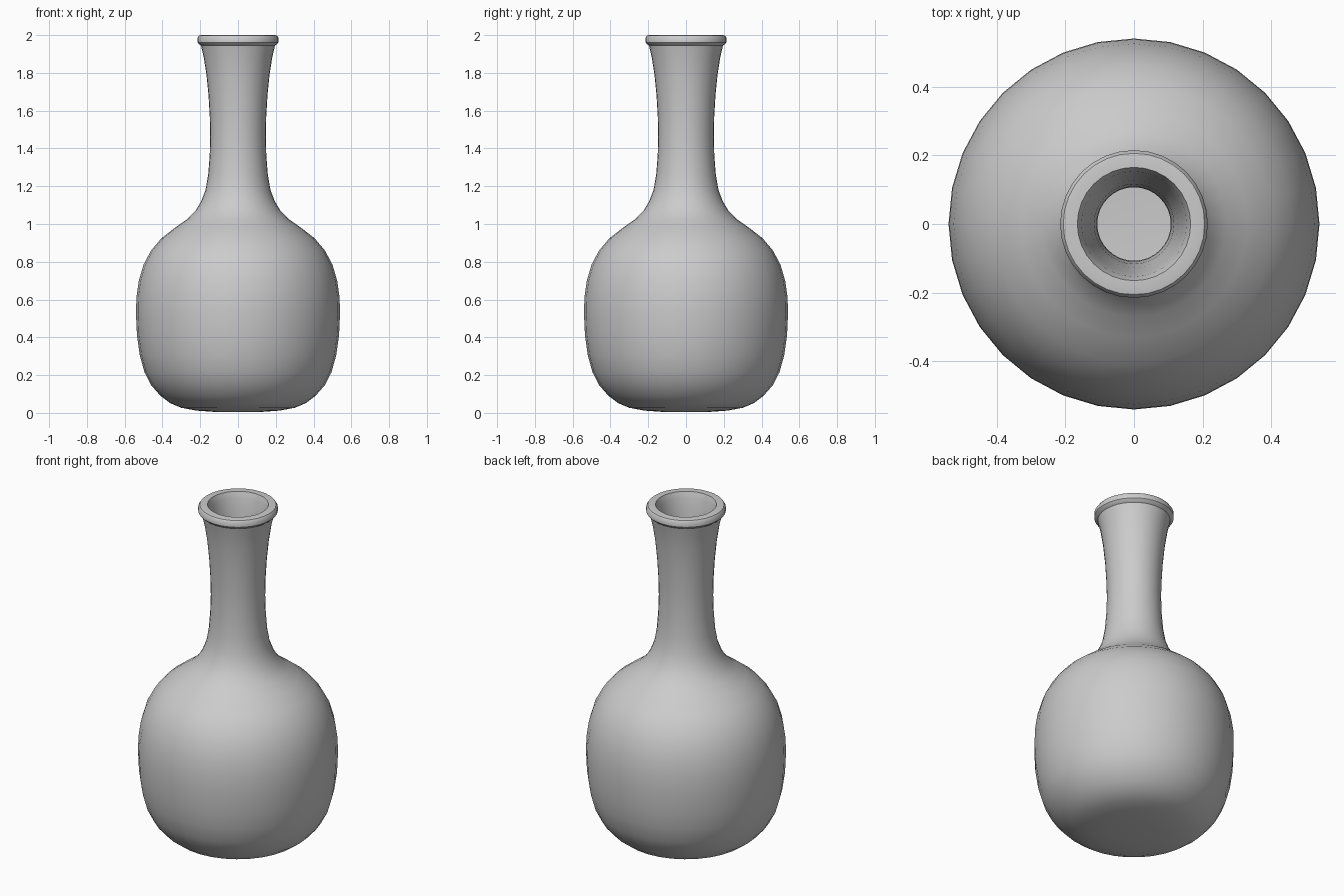
import bpy, bmesh, math
from mathutils import Vector

if "Cube" in bpy.data.objects:
    bpy.data.objects.remove(bpy.data.objects["Cube"])

SIDES = 32
WALL = 0.04

# Outer silhouette (radius, height) from base centre up to just under the lip
outer = [(0, 0.004), (0.12, 0.005), (0.22, 0.012), (0.30, 0.027), (0.36, 0.052),
         (0.41, 0.09), (0.46, 0.147), (0.495, 0.215), (0.52, 0.305), (0.535, 0.41),
         (0.54, 0.52), (0.538, 0.61), (0.525, 0.70), (0.50, 0.785), (0.46, 0.86),
         (0.405, 0.925), (0.33, 0.983), (0.27, 1.025), (0.225, 1.07), (0.195, 1.12),
         (0.172, 1.18), (0.158, 1.26), (0.150, 1.36), (0.147, 1.46), (0.149, 1.56),
         (0.156, 1.68), (0.167, 1.79), (0.181, 1.88), (0.196, 1.945)]

# Lip ring with small chamfers, ending at the step inside the mouth
lip = [(0.205, 1.951), (0.215, 1.962), (0.215, 1.985), (0.206, 1.998), (0.195, 2.0),
       (0.165, 2.0), (0.160, 1.985), (0.153, 1.965)]

# Inner wall: the outer silhouette moved inward by the wall thickness
inner = [(0, outer[0][1] + WALL)]
for i in range(1, len(outer) - 1):
    t = Vector(outer[i + 1]) - Vector(outer[i - 1])
    n = Vector((-t.y, t.x)).normalized()
    p = Vector(outer[i]) + n * WALL
    inner.append((p.x, p.y))

profile = outer + lip + inner[::-1]

# Turn the profile around the z axis
bm = bmesh.new()
rings = []
for r, z in profile:
    if r == 0:
        rings.append([bm.verts.new((0, 0, z))])
    else:
        rings.append([bm.verts.new((r * math.cos(a), r * math.sin(a), z))
                      for a in (2 * math.pi * k / SIDES for k in range(SIDES))])
for a, b in zip(rings, rings[1:]):
    for k in range(SIDES):
        j = (k + 1) % SIDES
        if len(a) == 1:
            bm.faces.new((a[0], b[j], b[k]))
        elif len(b) == 1:
            bm.faces.new((a[k], a[j], b[0]))
        else:
            bm.faces.new((a[k], a[j], b[j], b[k]))
bmesh.ops.recalc_face_normals(bm, faces=bm.faces)

mesh = bpy.data.meshes.new("vase")
bm.to_mesh(mesh)
bm.free()
vase = bpy.data.objects.new("vase", mesh)
bpy.context.collection.objects.link(vase)
bpy.context.view_layer.objects.active = vase
vase.select_set(True)
bpy.ops.object.shade_smooth_by_angle(angle=math.radians(35))
